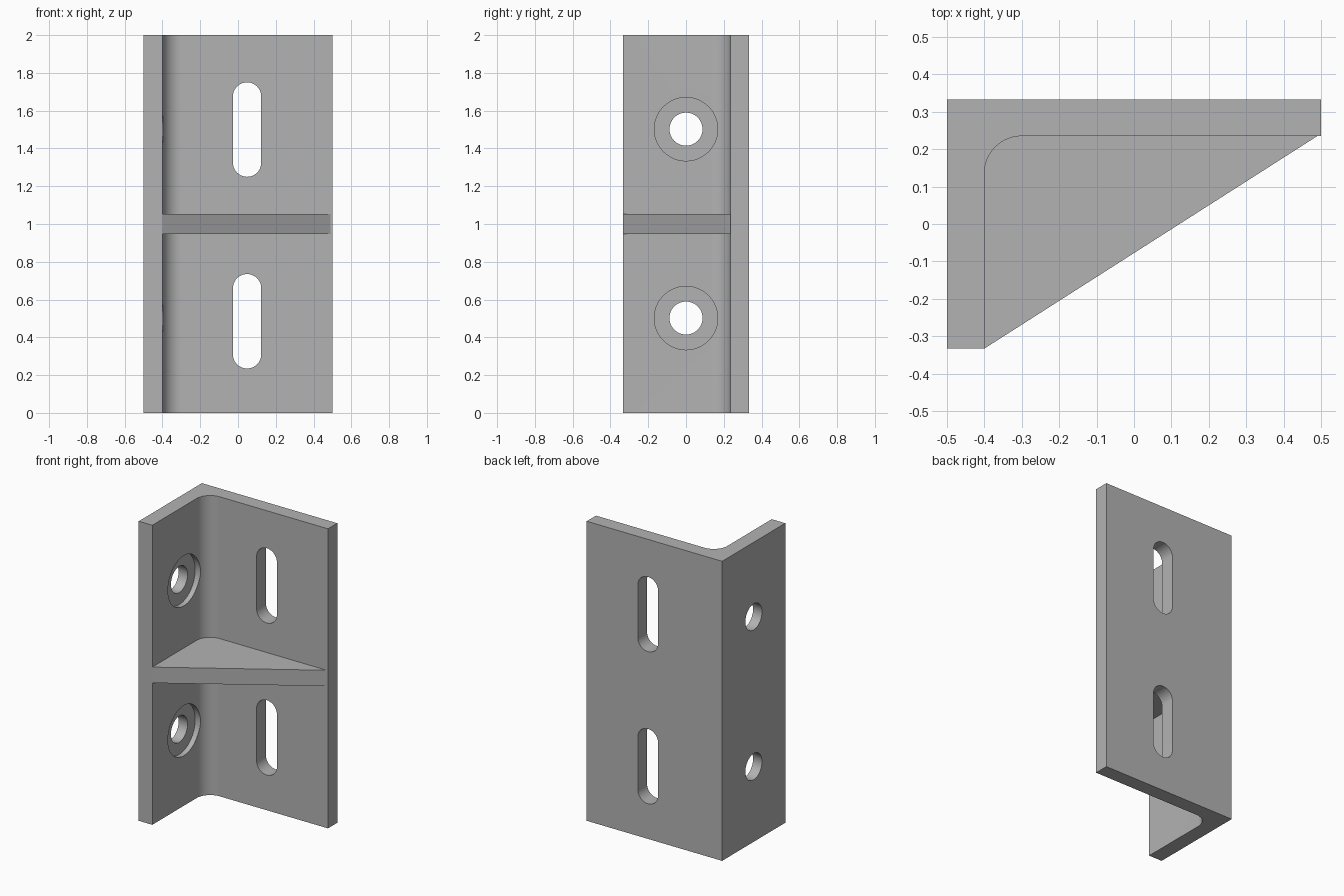
import bpy
import bmesh
from math import cos, sin, pi, radians
from mathutils import Matrix

cube = bpy.data.objects.get("Cube")
if cube:
    bpy.data.objects.remove(cube, do_unlink=True)

steel = bpy.data.materials.new("plain_grey")
steel.use_nodes = True
GREY = (0.45, 0.45, 0.45, 1)
steel.diffuse_color = GREY
steel.node_tree.nodes["Principled BSDF"].inputs["Base Color"].default_value = GREY


def arc(cx, cy, r, start, end, steps):
    """Points along a circular arc, angles in degrees."""
    angles = [radians(start + (end - start) * i / steps) for i in range(steps + 1)]
    return [(cx + r * cos(a), cy + r * sin(a)) for a in angles]


def prism(name, outline, depth, matrix):
    """Extrude a flat outline along local z, then place it."""
    bm = bmesh.new()
    face = bm.faces.new([bm.verts.new((x, y, 0)) for x, y in outline])
    top = bmesh.ops.extrude_face_region(bm, geom=[face])["geom"]
    bmesh.ops.translate(bm, vec=(0, 0, depth),
                        verts=[v for v in top if isinstance(v, bmesh.types.BMVert)])
    bmesh.ops.transform(bm, matrix=matrix, verts=bm.verts)
    bmesh.ops.recalc_face_normals(bm, faces=bm.faces)
    mesh = bpy.data.meshes.new(name)
    bm.to_mesh(mesh)
    bm.free()
    mesh.materials.append(steel)
    obj = bpy.data.objects.new(name, mesh)
    bpy.context.collection.objects.link(obj)
    return obj


def apply_boolean(target, tool, operation):
    mod = target.modifiers.new(operation.title(), "BOOLEAN")
    mod.operation = operation
    mod.solver = "EXACT"
    mod.object = tool
    bpy.context.view_layer.objects.active = target
    bpy.ops.object.modifier_apply(modifier=mod.name)
    bpy.data.objects.remove(tool, do_unlink=True)


# Outer and inner limits of the angle section
W, D = 0.5, 0.333
IX, IY, R = -0.4, 0.235, 0.1
fillet = arc(IX + R, IY - R, R, 90, 180, 16)

# Angle section: back plate and side plate joined by a rounded inner corner
section = [(-W, -D), (-W, D), (W, D), (W, IY)] + fillet + [(IX, -D)]
bracket = prism("angle_bracket", section, 2, Matrix())

# Long slots through the back plate
slot = arc(0, 0.175, 0.075, 0, 180, 20) + arc(0, -0.175, 0.075, 180, 360, 20)
for z in (0.485, 1.5):
    place = Matrix.Translation((0.048, 0.5, z)) @ Matrix.Rotation(pi / 2, 4, "X")
    apply_boolean(bracket, prism("slot_cutter", slot, 0.4, place), "DIFFERENCE")

# Round bolt holes with a shallow counterbore on the inner side
for z in (0.502, 1.502):
    for radius, x in ((0.0875, -0.6), (0.168, IX - 0.034)):
        place = Matrix.Translation((x, 0, z)) @ Matrix.Rotation(pi / 2, 4, "Y")
        circle = arc(0, 0, radius, 0, 360, 48)[:-1]
        apply_boolean(bracket, prism("hole_cutter", circle, 0.3, place), "DIFFERENCE")

# Triangular gusset that fills the inner corner at mid height
gusset = [(IX, -D), (0.49, IY)] + fillet
rib = prism("gusset", gusset, 0.106, Matrix.Translation((0, 0, 0.947)))

for obj in (bracket, rib):
    bpy.ops.object.select_all(action="DESELECT")
    obj.select_set(True)
    bpy.context.view_layer.objects.active = obj
    bpy.ops.object.shade_smooth_by_angle(angle=radians(30))
